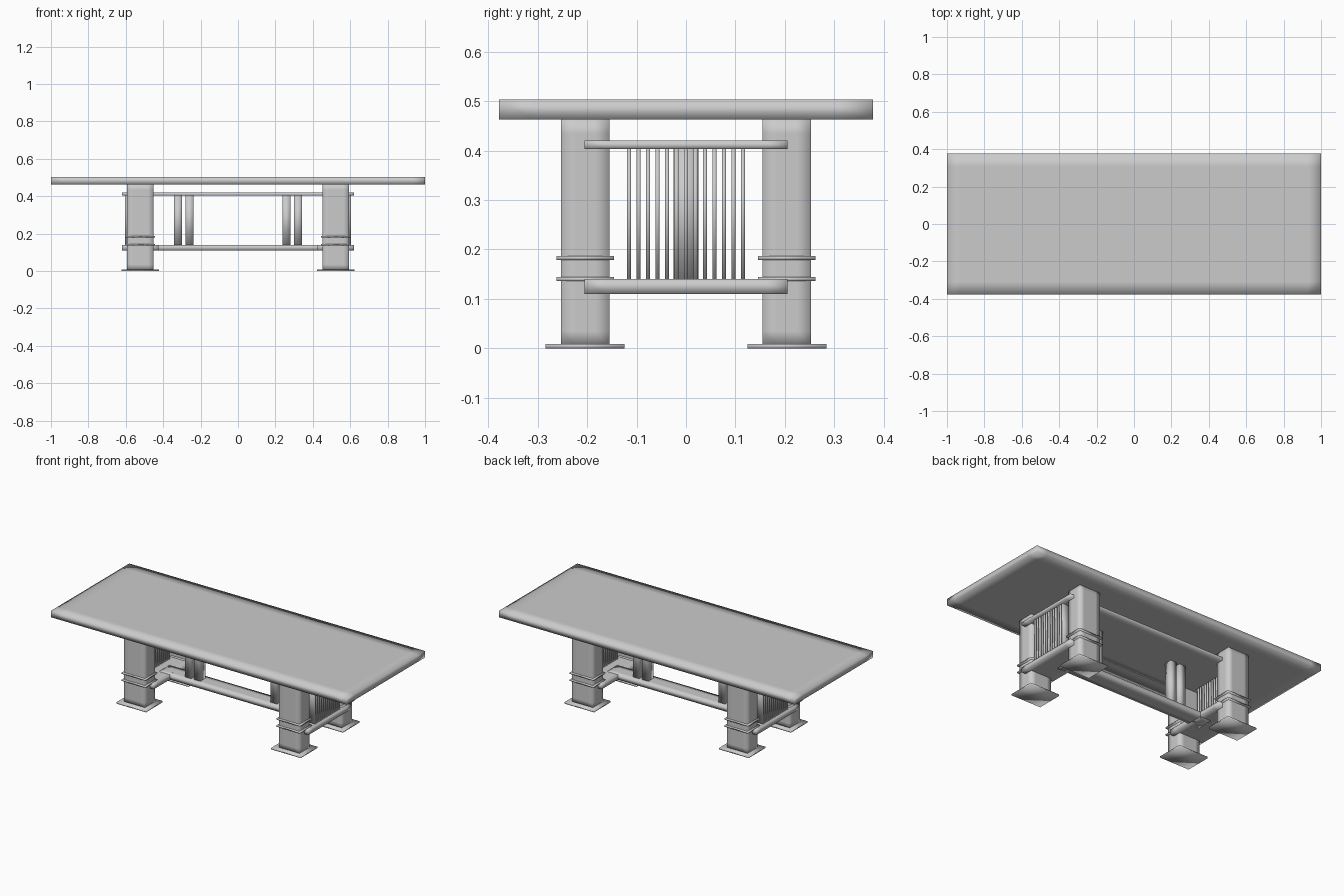
import bpy, bmesh
from mathutils import Vector

if "Cube" in bpy.data.objects:
    bpy.data.objects.remove(bpy.data.objects["Cube"], do_unlink=True)

grey = bpy.data.materials.new("plain grey")
grey.use_nodes = True
COLOUR = (0.6, 0.6, 0.6, 1)
grey.diffuse_color = COLOUR
grey.node_tree.nodes["Principled BSDF"].inputs["Base Color"].default_value = COLOUR


def soft_box(name, x, y, z, margin=0):
    """Smooth-shaded box from (min, max) ranges; loops at the margin keep face centres flat."""
    lo, hi = Vector((x[0], y[0], z[0])), Vector((x[1], y[1], z[1]))
    centre = (lo + hi) / 2
    bm = bmesh.new()
    bmesh.ops.create_cube(bm, size=1)
    bmesh.ops.scale(bm, vec=hi - lo, verts=bm.verts)
    for axis in range(3):
        half = (hi - lo)[axis] / 2
        if not margin or half <= margin:
            continue
        normal = Vector((0, 0, 0))
        normal[axis] = 1
        for side in (-1, 1):
            bmesh.ops.bisect_plane(bm, geom=bm.verts[:] + bm.edges[:] + bm.faces[:],
                                   plane_co=normal * side * (half - margin), plane_no=normal)
    for face in bm.faces:
        face.smooth = True
    mesh = bpy.data.meshes.new(name)
    bm.to_mesh(mesh)
    bm.free()
    mesh.materials.append(grey)
    obj = bpy.data.objects.new(name, mesh)
    obj.location = centre
    bpy.context.collection.objects.link(obj)
    return obj


def around(c, half):
    return (c - half, c + half)


# Top slab, under-shelf and the central stretcher
soft_box("table_top", (-1, 1), (-0.378, 0.378), (0.463, 0.503), 0.07)
soft_box("under_shelf", (-0.62, 0.62), (-0.205, 0.205), (0.403, 0.42), 0.04)
soft_box("stretcher", (-0.5, 0.5), (-0.05, 0.05), (0.11, 0.14), 0.03)

LEG_X, LEG_Y = 0.523, 0.204
for sx, side in ((-1, "right"), (1, "left")):
    # Legs with foot plates and two raised bands
    for sy, end in ((-1, "front"), (1, "back")):
        cx, cy = sx * LEG_X, sy * LEG_Y
        tag = f"{end}_{side}"
        soft_box(f"leg_{tag}", around(cx, 0.07), around(cy, 0.049), (0.005, 0.465), 0.03)
        soft_box(f"foot_plate_{tag}", around(cx, 0.1), around(cy, 0.08), (0, 0.009))
        for level, z in (("lower", 0.14), ("upper", 0.183)):
            soft_box(f"{level}_band_{tag}", around(cx, 0.08), around(cy, 0.058), around(z, 0.004))

    # Low plank joining the legs at each end
    soft_box(f"end_plank_{side}", around(sx * LEG_X, 0.097), (-0.205, 0.205), (0.11, 0.14), 0.04)

    # Row of thin spindles
    for i in range(-6, 7):
        soft_box(f"spindle_{side}_{i + 7}", around(sx * 0.575, 0.03), around(i * 0.0192, 0.004),
                 (0.135, 0.41))

    # Pair of uprights on the stretcher
    for name, x in (("inner", 0.259), ("outer", 0.321)):
        soft_box(f"{name}_upright_{side}", around(sx * x, 0.021), around(0, 0.025), (0.135, 0.41))
